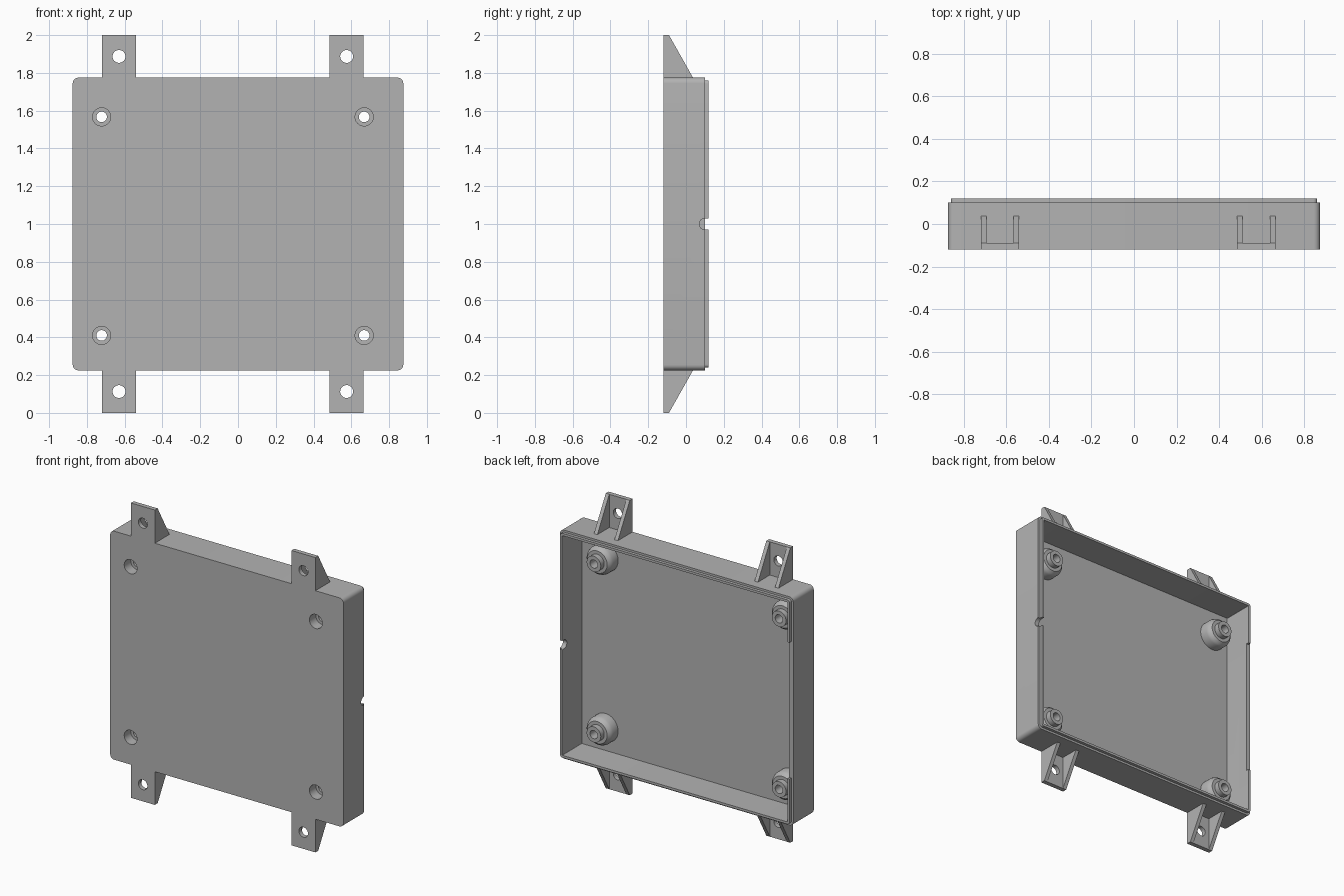
import bpy
import bmesh
from math import sin, cos, pi, radians
from mathutils import Vector

cube = bpy.data.objects.get("Cube")
if cube:
    bpy.data.objects.remove(cube, do_unlink=True)

grey = bpy.data.materials.new("plain grey")
grey.use_nodes = True
grey.diffuse_color = (0.45, 0.45, 0.45, 1)
grey.node_tree.nodes["Principled BSDF"].inputs["Base Color"].default_value = grey.diffuse_color

BACK, RIM, LIP, FLOOR = -0.12, 0.10, 0.12, -0.09
HALF_X, HALF_Z, MID_Z = 0.875, 0.775, 1.0
EAR_X, EAR_HALF, RIB = (-0.63, 0.575), 0.09, 0.026
BOSSES = [(x, z) for x in (-0.722, 0.668) for z in (0.41, 1.567)]


def finish(bm, name):
    bmesh.ops.recalc_face_normals(bm, faces=bm.faces)
    mesh = bpy.data.meshes.new(name)
    bm.to_mesh(mesh)
    bm.free()
    obj = bpy.data.objects.new(name, mesh)
    bpy.context.collection.objects.link(obj)
    mesh.materials.append(grey)
    return obj


def smooth(obj):
    bpy.ops.object.select_all(action="DESELECT")
    obj.select_set(True)
    bpy.context.view_layer.objects.active = obj
    bpy.ops.object.shade_smooth_by_angle(angle=radians(35))


def skin(bm, loops, closed=False):
    """Bridge successive equal-length loops, capping the ends if open."""
    rings = [[bm.verts.new(p) for p in loop] for loop in loops]
    pairs = list(zip(rings, rings[1:])) + ([(rings[-1], rings[0])] if closed else [])
    for a, b in pairs:
        for i in range(len(a)):
            j = (i + 1) % len(a)
            bm.faces.new((a[i], a[j], b[j], b[i]))
    if not closed:
        bm.faces.new(rings[0])
        bm.faces.new(rings[-1])


def prism_x(bm, profile, x0, x1):
    skin(bm, [[(x, y, z) for y, z in profile] for x in (x0, x1)])


def circle(x, y, z, r, n=40):
    return [(x + r * cos(2 * pi * i / n), y, z + r * sin(2 * pi * i / n)) for i in range(n)]


def rounded_rect(y, inset, radius, steps=6):
    pts = []
    for k, (sx, sz) in enumerate(((1, 1), (-1, 1), (-1, -1), (1, -1))):
        cx, cz = sx * (HALF_X - inset - radius), sz * (HALF_Z - inset - radius)
        for i in range(steps + 1):
            a = (k + i / steps) * pi / 2
            pts.append((cx + radius * cos(a), y, MID_Z + cz + radius * sin(a)))
    return pts


def cut(obj, cutter):
    mod = obj.modifiers.new("cut", "BOOLEAN")
    mod.operation = "DIFFERENCE"
    mod.solver = "EXACT"
    mod.object = cutter
    cutter.hide_render = True
    bpy.context.view_layer.objects.active = obj
    bpy.ops.object.modifier_apply(modifier=mod.name)
    bpy.data.objects.remove(cutter, do_unlink=True)


# Open tray with a stepped lip
bm = bmesh.new()
skin(bm, [rounded_rect(*ring) for ring in (
    (BACK, 0, 0.03), (RIM, 0, 0.03), (RIM, 0.014, 0.018),
    (LIP, 0.014, 0.018), (LIP, 0.03, 0.004), (FLOOR, 0.03, 0.004))])
tray = finish(bm, "tray")

# Screw holes, cable notch and lip gap
bm = bmesh.new()
for x, z in BOSSES:
    skin(bm, [circle(x, y, z, 0.048) for y in (-0.2, -0.05)])
arc = [(RIM - 0.03 * sin(pi * i / 12), MID_Z + 0.03 * cos(pi * i / 12)) for i in range(13)]
prism_x(bm, [(0.2, MID_Z + 0.03)] + arc + [(0.2, MID_Z - 0.03)], 0.8, 0.95)
prism_x(bm, [(RIM + 0.0005, 0.55), (0.2, 0.55), (0.2, 1.475), (RIM + 0.0005, 1.475)], -0.95, -0.8)
cut(tray, finish(bm, "tray_cutter"))
smooth(tray)

# Hollow stepped screw bosses
BOSS_PROFILE = ((0.048, FLOOR), (0.096, FLOOR), (0.096, -0.035), (0.09, -0.018), (0.075, -0.002),
                (0.053, -0.002), (0.053, 0.035), (0.028, 0.035), (0.028, -0.05), (0.048, -0.05))
for n, (x, z) in enumerate(BOSSES):
    bm = bmesh.new()
    skin(bm, [circle(x, y, z, r) for r, y in BOSS_PROFILE], closed=True)
    smooth(finish(bm, f"screw_boss_{n + 1}"))

# Mounting ears: drilled plate between two sloping ribs
for side, x in zip(("right", "left"), EAR_X):
    for level, flip in (("lower", False), ("upper", True)):
        def height(z):
            return 2 * MID_Z - z if flip else z
        base = MID_Z - HALF_Z
        inner = EAR_HALF - RIB
        bm = bmesh.new()
        prism_x(bm, [(y, height(z)) for y, z in (
            (BACK, 0), (FLOOR, 0), (FLOOR, base), (BACK, base))], x - inner, x + inner)
        plate = finish(bm, f"{level}_{side}_ear_plate")
        bm = bmesh.new()
        skin(bm, [circle(x, y, height(0.113), 0.034) for y in (-0.2, 0)])
        cut(plate, finish(bm, "ear_cutter"))
        smooth(plate)
        bm = bmesh.new()
        for s in (-1, 1):
            prism_x(bm, [(y, height(z)) for y, z in (
                (BACK, 0), (FLOOR, 0), (0.037, base), (BACK, base))], x + s * inner, x + s * EAR_HALF)
        finish(bm, f"{level}_{side}_ear_ribs")
